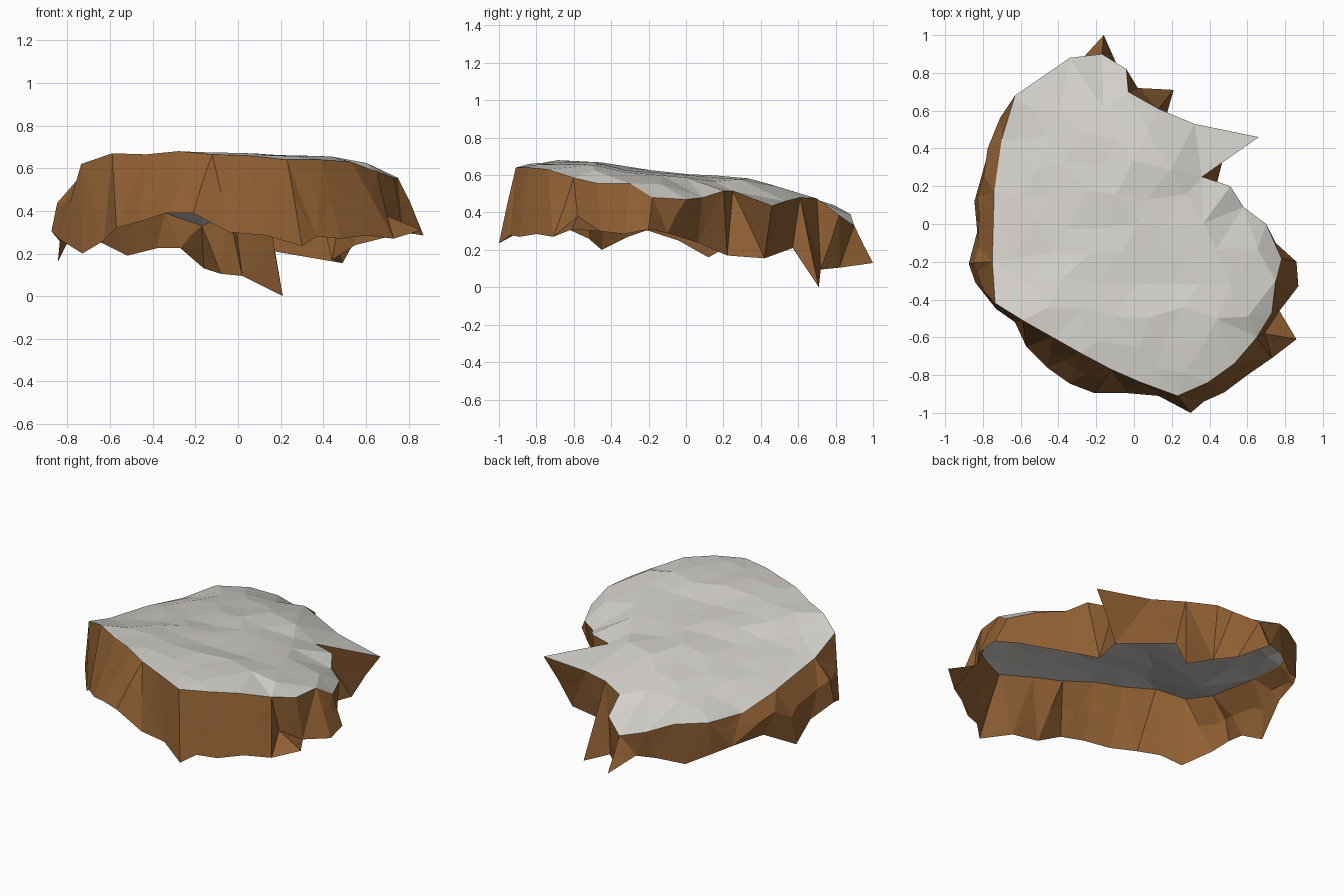
import bpy, bmesh, math, random
from mathutils import Vector
from mathutils.geometry import delaunay_2d_cdt, intersect_point_line

if "Cube" in bpy.data.objects:
    bpy.data.objects.remove(bpy.data.objects["Cube"])

random.seed(4)

# Rim of the flat top, counter-clockwise from the front corner
RIM = [Vector(p) for p in [
    (.23, -.91, .64), (.39, -.84, .64), (.53, -.74, .63), (.65, -.60, .585),
    (.73, -.47, .555), (.75, -.30, .555), (.78, -.18, .48), (.70, 0, .47),
    (.58, .09, .48), (.51, .20, .515), (.36, .25, .515), (.66, .46, .435),
    (.32, .53, .46), (.13, .61, .48), (-.03, .70, .475), (-.04, .82, .385),
    (-.17, .90, .33), (-.34, .88, .39), (-.47, .79, .44), (-.63, .68, .45),
    (-.70, .45, .44), (-.74, .17, .49), (-.75, -.20, .55), (-.735, -.42, .62),
    (-.59, -.51, .67), (-.43, -.60, .665), (-.28, -.685, .68), (-.12, -.77, .665),
    (.04, -.84, .66)]]

# Ragged lower edge of the cliff
FOOT = [Vector(p) for p in [
    (.30, -1.0, .235), (.37, -.94, .28), (.48, -.89, .27), (.60, -.80, .285),
    (.73, -.71, .27), (.86, -.61, .31), (.77, -.46, .30), (.87, -.33, .285),
    (.86, -.20, .31), (.75, -.10, .29), (.55, .06, .24), (.44, .22, .17),
    (.49, .42, .155), (.17, .57, .21), (.21, .71, 0), (.02, .72, .095),
    (-.08, .82, .105), (-.16, 1.0, .13), (-.27, .88, .225), (-.38, .84, .225),
    (-.52, .75, .19), (-.64, .66, .25), (-.71, .56, .28), (-.78, .35, .29),
    (-.845, .12, .16), (-.83, -.04, .25), (-.875, -.21, .305), (-.84, -.31, .27),
    (-.73, -.45, .20), (-.63, -.52, .26), (-.57, -.65, .32), (-.46, -.76, .35),
    (-.34, -.845, .39), (-.21, -.895, .39), (-.04, -.895, .30), (.13, -.91, .285)]]

# Ridge height of the top by depth (y, z)
RIDGE = [(-1, .66), (-.7, .675), (-.5, .67), (-.25, .625), (0, .61),
         (.3, .60), (.6, .55), (.8, .50), (1, .40)]


def ridge(y):
    for (y0, z0), (y1, z1) in zip(RIDGE, RIDGE[1:]):
        if y <= y1:
            return z0 + (z1 - z0) * (y - y0) / (y1 - y0)
    return RIDGE[-1][1]


def nearest_rim(p):
    """Distance to the rim and the rim height there."""
    best = (9, 0)
    for a, b in zip(RIM, RIM[1:] + RIM[:1]):
        t = intersect_point_line(p, a.xy, b.xy)[1]
        q = a.lerp(b, min(1, max(0, t)))
        best = min(best, ((q.xy - p).length, q.z))
    return best


def inside(p):
    hit = False
    for a, b in zip(RIM, RIM[1:] + RIM[:1]):
        if (a.y > p.y) != (b.y > p.y):
            if p.x < a.x + (b.x - a.x) * (p.y - a.y) / (b.y - a.y):
                hit = not hit
    return hit


def finish(bm, name, colour):
    mesh = bpy.data.meshes.new(name)
    bm.to_mesh(mesh)
    bm.free()
    ob = bpy.data.objects.new(name, mesh)
    bpy.context.collection.objects.link(ob)
    mat = bpy.data.materials.new(name + "_colour")
    mat.diffuse_color = (*colour, 1)
    mat.use_nodes = True
    mat.node_tree.nodes["Principled BSDF"].inputs["Base Color"].default_value = mat.diffuse_color
    mesh.materials.append(mat)


# Top ground: jittered triangular grid inside the rim
pts = [p.xy for p in RIM]
step = .18
for r in range(-6, 7):
    for c in range(-6, 7):
        p = Vector(((c + .5 * (r % 2)) * step + random.uniform(-.03, .03),
                    r * step * .87 + random.uniform(-.03, .03)))
        if inside(p) and nearest_rim(p)[0] > .08:
            pts.append(p)
n = len(RIM)
edges = [(i, (i + 1) % n) for i in range(n)]
verts, _, faces, *_ = delaunay_2d_cdt(pts, edges, [], 1, 1e-5)
bm = bmesh.new()
bv = []
for p in verts:
    d, z = nearest_rim(p)
    if d > .001:
        top = ridge(p.y) + random.uniform(-.012, .004)
        z = top + (z - top) * math.exp(-d / (.13 if p.x > -.1 else .28))
    bv.append(bm.verts.new((p.x, p.y, z)))
for f in faces:
    face = bm.faces.new([bv[i] for i in f])
    face.normal_update()
    if face.normal.z < 0:
        face.normal_flip()
finish(bm, "top_ground", (.65, .63, .59))

# Cliff skirt: rim stitched to the lower edge, open underneath
bm = bmesh.new()
up = [bm.verts.new(p) for p in RIM]
low = [bm.verts.new(p) for p in FOOT]
nu, nl = len(up), len(low)
cross = set()
i = j = 0
while i < nu or j < nl:
    u, l = up[i % nu], low[j % nl]
    u2, l2 = up[(i + 1) % nu], low[(j + 1) % nl]
    if j == nl or (i < nu and (u2.co - l.co).xy.length < (u.co - l2.co).xy.length):
        f = bm.faces.new((u, l, u2))
        i += 1
    else:
        f = bm.faces.new((u, l, l2))
        j += 1
    cross.update(e for e in f.edges if (e.verts[0] in up) != (e.verts[1] in up))

# Middle ring, bulging on the left, pulled in above the right front flap
bm.verts.index_update()
cross = sorted(cross, key=lambda e: sorted(v.index for v in e.verts))
res = bmesh.ops.subdivide_edges(bm, edges=cross, cuts=1)
middle = {g for g in res["geom_inner"] if isinstance(g, bmesh.types.BMVert)}
bm.verts.index_update()
flap = Vector((.755, -.605))
for v in sorted(middle, key=lambda v: v.index):
    if v.co.x < -.66 and -.27 < v.co.y < .42:
        v.co += Vector((-.035, 0, .01))
    elif (v.co.xy - flap).length < .03:
        v.co = (.69, -.58, .38)
    else:
        v.co.z += random.uniform(-.015, .015)
bmesh.ops.triangulate(bm, faces=bm.faces[:])
finish(bm, "cliff_side", (.275, .115, .033))
